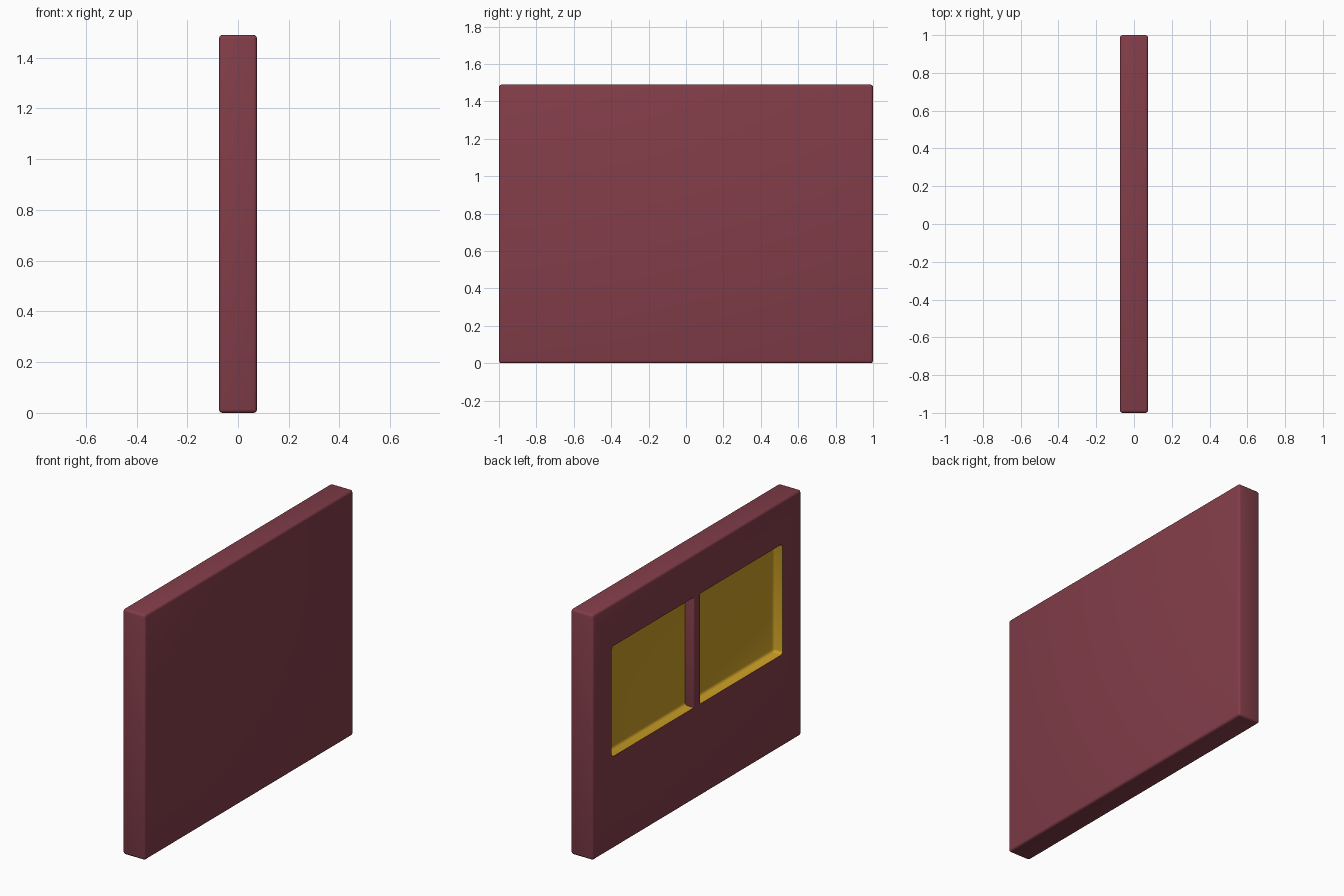
import bpy
import bmesh

cube = bpy.data.objects.get("Cube")
if cube:
    bpy.data.objects.remove(cube, do_unlink=True)


def material(name, rgb):
    mat = bpy.data.materials.new(name)
    mat.use_nodes = True
    colour = (*rgb, 1)
    mat.diffuse_color = colour
    mat.node_tree.nodes["Principled BSDF"].inputs["Base Color"].default_value = colour
    return mat


def rounded_box(name, low, high, radius, mat):
    """Box between two corners with rounded edges."""
    bm = bmesh.new()
    bmesh.ops.create_cube(bm, size=1)
    for v in bm.verts:
        v.co = [lo + (c + 0.5) * (hi - lo) for c, lo, hi in zip(v.co, low, high)]
    bmesh.ops.bevel(bm, geom=bm.edges[:], offset=radius, segments=3,
                    profile=0.5, affect='EDGES')
    mesh = bpy.data.meshes.new(name)
    bm.to_mesh(mesh)
    bm.free()
    mesh.materials.append(mat)
    obj = bpy.data.objects.new(name, mesh)
    bpy.context.collection.objects.link(obj)
    return obj


def activate(obj):
    bpy.ops.object.select_all(action='DESELECT')
    obj.select_set(True)
    bpy.context.view_layer.objects.active = obj


maroon = material("maroon", (0.225, 0.047, 0.067))
amber = material("amber", (0.58, 0.335, 0.018))

HALF, HEIGHT = 0.075, 1.49
SILL, HEAD, DEPTH = 0.56, 1.23, 0.06

# Wall slab
wall = rounded_box("wall", (-HALF, -1, 0), (HALF, 1, HEIGHT), 0.014, maroon)

# Wide window recess in the side at -x, lined in amber
cutter = rounded_box("recess_cutter", (-HALF - 0.1, -0.82, SILL),
                     (-HALF + DEPTH, 0.82, HEAD), 0.018, amber)
cutter.hide_render = True
cut = wall.modifiers.new("recess", 'BOOLEAN')
cut.operation = 'DIFFERENCE'
cut.solver = 'EXACT'
cut.material_mode = 'TRANSFER'
cut.object = cutter
activate(wall)
bpy.ops.object.modifier_apply(modifier=cut.name)
bpy.data.objects.remove(cutter, do_unlink=True)

# Central mullion, flush with the wall and sunk into its back, sill and head
mullion = rounded_box("mullion", (-HALF, -0.032, SILL - 0.01),
                      (-HALF + DEPTH + 0.01, 0.032, HEAD + 0.01), 0.006, maroon)

for part in (wall, mullion):
    activate(part)
    bpy.ops.object.shade_smooth_by_angle(angle=0.7)
